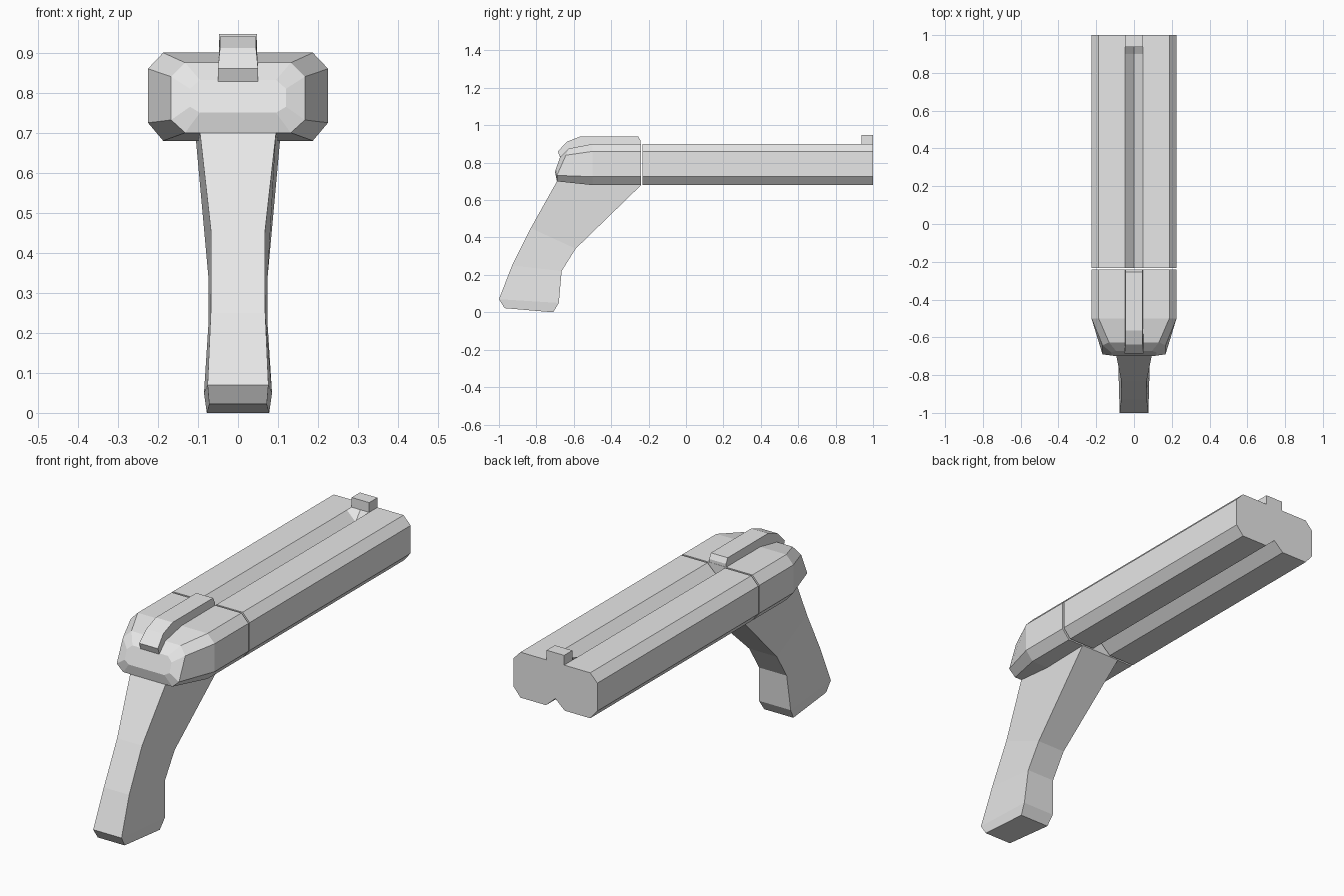
import bpy
import bmesh

cube = bpy.data.objects.get("Cube")
if cube:
    bpy.data.objects.remove(cube, do_unlink=True)

GREY = (0.8, 0.8, 0.8, 1.0)
grey = bpy.data.materials.new("light_grey")
grey.use_nodes = True
grey.diffuse_color = GREY
grey.node_tree.nodes["Principled BSDF"].inputs["Base Color"].default_value = GREY


def loft(name, sections):
    """Skin matching rings of points and cap both ends."""
    bm = bmesh.new()
    rings = [[bm.verts.new(p) for p in ring] for ring in sections]
    n = len(rings[0])
    for a, b in zip(rings, rings[1:]):
        for i in range(n):
            j = (i + 1) % n
            bm.faces.new((a[i], a[j], b[j], b[i]))
    bm.faces.new(rings[0])
    bm.faces.new(rings[-1])
    bmesh.ops.recalc_face_normals(bm, faces=bm.faces)
    mesh = bpy.data.meshes.new(name)
    bm.to_mesh(mesh)
    bm.free()
    mesh.materials.append(grey)
    obj = bpy.data.objects.new(name, mesh)
    bpy.context.collection.objects.link(obj)
    return obj


def mirror_ring(half):
    """Complete a ring from its +x half, listed top to bottom."""
    return half + [(-x, y, z) for x, y, z in reversed(half) if x > 0]


# Barrel: chamfered bar, V groove on top that runs out before the sight, V notch below
def barrel_ring(y, apex):
    half = [(0, apex), (0.047, 0.9), (0.187, 0.9), (0.225, 0.86),
            (0.225, 0.725), (0.187, 0.68), (0.05, 0.68), (0, 0.725)]
    return mirror_ring([(x, y, z) for x, z in half])


loft("barrel", [barrel_ring(-0.232, 0.855), barrel_ring(0.9, 0.855),
                barrel_ring(0.937, 0.9), barrel_ring(1, 0.9)])


# Receiver: octagonal block narrowing to a slanted, slightly domed rear
def octagon(wide, narrow, levels, depths):
    widths = (narrow, wide, wide, narrow)
    return mirror_ring(list(zip(widths, depths, levels)))


FULL = (0.9, 0.86, 0.725, 0.68)
loft("receiver", [
    octagon(0.225, 0.187, FULL, [-0.241] * 4),
    octagon(0.225, 0.187, FULL, [-0.5] * 4),
    octagon(0.167, 0.132, (0.875, 0.84, 0.732, 0.7), (-0.627, -0.642, -0.69, -0.69)),
    octagon(0.12, 0.095, (0.832, 0.81, 0.765, 0.75), (-0.672, -0.68, -0.696, -0.7)),
])

# Grip: four-sided stations of (rear y, z, half width) and (front y, z, half width)
stations = [
    ((-0.66, 0.76, 0.095), (-0.25, 0.72, 0.105)),
    ((-0.69, 0.7, 0.095), (-0.24, 0.68, 0.105)),
    ((-0.83, 0.45, 0.067), (-0.59, 0.34, 0.074)),
    ((-0.93, 0.25, 0.068), (-0.665, 0.22, 0.074)),
    ((-1.0, 0.07, 0.076), (-0.68, 0.05, 0.085)),
    ((-0.97, 0.022, 0.072), (-0.71, 0, 0.078)),
]
loft("grip", [[(-a[2], a[0], a[1]), (a[2], a[0], a[1]),
               (b[2], b[0], b[1]), (-b[2], b[0], b[1])] for a, b in stations])

# Top rib: side profile bent over the rear of the receiver, narrower on top
rib = [(-0.242, 0.87), (-0.242, 0.915), (-0.255, 0.94), (-0.565, 0.94),
       (-0.637, 0.912), (-0.685, 0.86), (-0.672, 0.825), (-0.63, 0.82), (-0.58, 0.87)]


def rib_side(sign):
    return [(sign * (0.05 if z < 0.88 else 0.045), y, z) for y, z in rib]


loft("top_rib", [rib_side(-1), rib_side(1)])

# Sight: small block at the far end of the barrel
loft("sight", [[(-0.047, y, 0.89), (0.047, y, 0.89), (0.047, y, 0.947), (-0.047, y, 0.947)]
               for y in (0.937, 1)])
